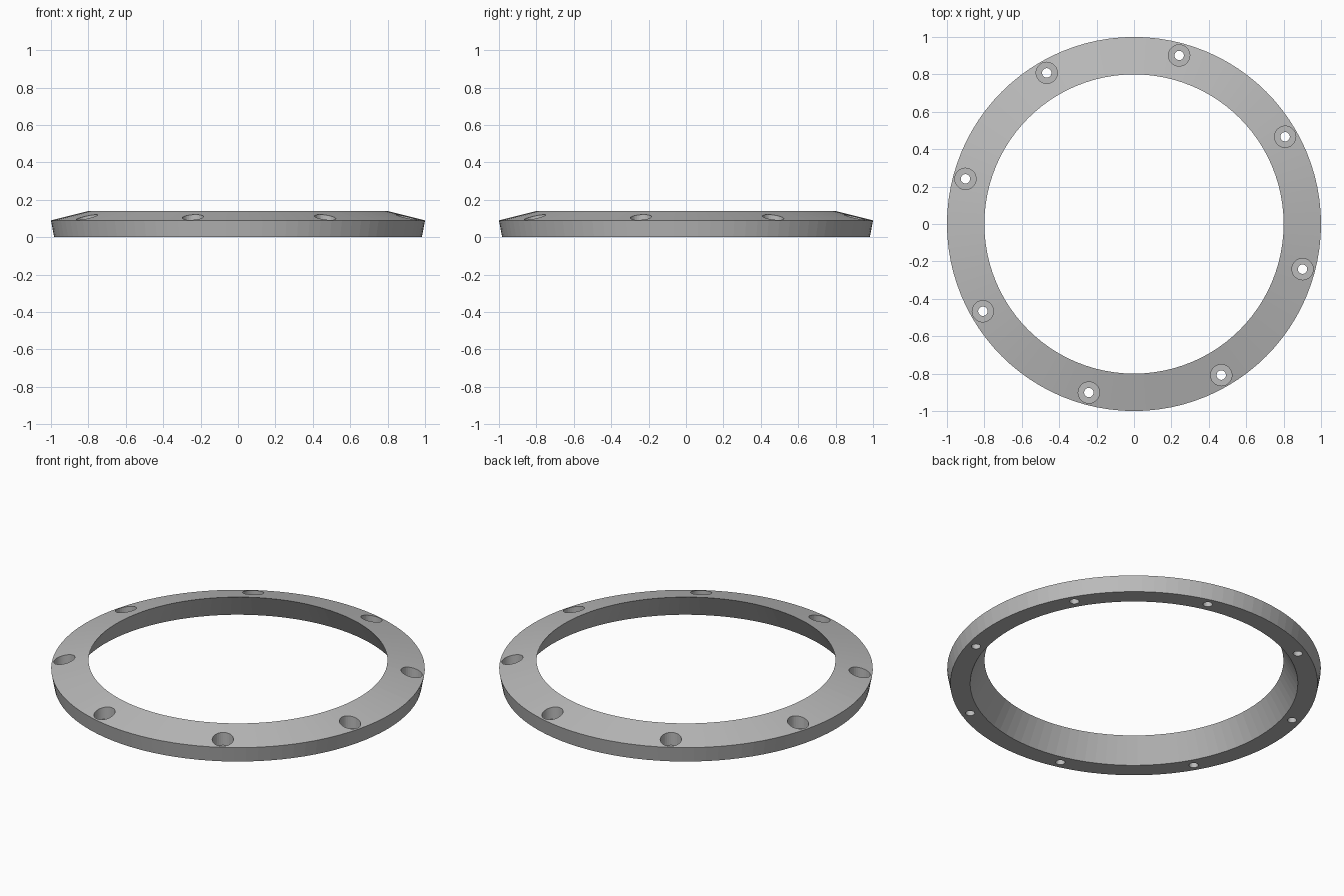
import bpy, bmesh, math
from mathutils import Matrix

if "Cube" in bpy.data.objects:
    bpy.data.objects.remove(bpy.data.objects["Cube"])

HOLES = 8
HOLE_RADIUS = 0.933      # distance of the holes from the ring centre
FIRST_ANGLE = 30         # degrees

grey = bpy.data.materials.new("mid grey")
grey.diffuse_color = (0.5, 0.5, 0.5, 1)
grey.use_nodes = True
grey.node_tree.nodes["Principled BSDF"].inputs["Base Color"].default_value = grey.diffuse_color


def revolve(bm, profile, segments, closed, offset=(0, 0, 0)):
    """Spin an (r, z) profile round z; open profiles are capped at both ends."""
    rings = [[bm.verts.new((r * math.cos(a) + offset[0],
                            r * math.sin(a) + offset[1], z + offset[2]))
              for a in (2 * math.pi * i / segments for i in range(segments))]
             for r, z in profile]
    pairs = list(zip(rings, rings[1:]))
    if closed:
        pairs.append((rings[-1], rings[0]))
    else:
        bm.faces.new(rings[0])
        bm.faces.new(rings[-1])
    for low, high in pairs:
        for i in range(segments):
            j = (i + 1) % segments
            bm.faces.new((low[i], low[j], high[j], high[i]))


def make_object(name, bm):
    bmesh.ops.recalc_face_normals(bm, faces=bm.faces)
    mesh = bpy.data.meshes.new(name)
    bm.to_mesh(mesh)
    bm.free()
    mesh.materials.append(grey)
    obj = bpy.data.objects.new(name, mesh)
    bpy.context.collection.objects.link(obj)
    return obj


# Ring: flared bore, conical top, slightly tapered rim
bm = bmesh.new()
revolve(bm, [(0.877, 0), (0.983, 0), (1.0, 0.09), (0.8, 0.14)], 96, True)
ring = make_object("ring", bm)

# Counterbored screw holes: wide recess above a narrow through hole
bm = bmesh.new()
for k in range(HOLES):
    a = math.radians(FIRST_ANGLE + k * 360 / HOLES)
    revolve(bm, [(0.025, -0.05), (0.025, 0.045), (0.057, 0.045), (0.057, 0.2)], 32, False,
            (HOLE_RADIUS * math.cos(a), HOLE_RADIUS * math.sin(a), 0))
cutter = make_object("screw_hole_cutter", bm)
cutter.hide_render = True
cutter.hide_viewport = True

cut = ring.modifiers.new("screw_holes", 'BOOLEAN')
cut.operation = 'DIFFERENCE'
cut.solver = 'EXACT'
cut.object = cutter
